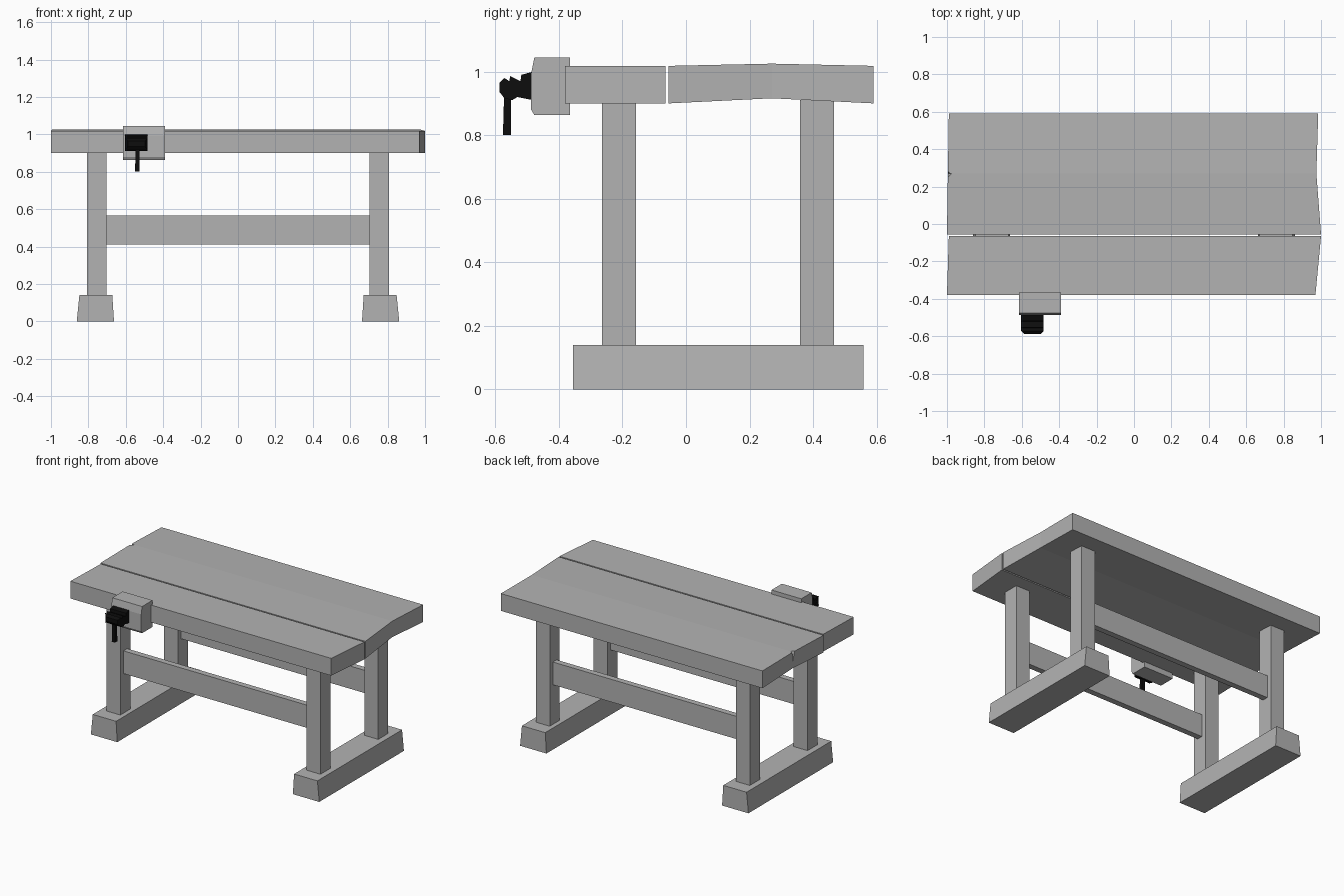
import bpy, bmesh

cube = bpy.data.objects.get("Cube")
if cube:
    bpy.data.objects.remove(cube, do_unlink=True)


def material(name, rgb):
    m = bpy.data.materials.new(name)
    m.use_nodes = True
    m.diffuse_color = (*rgb, 1)
    m.node_tree.nodes["Principled BSDF"].inputs["Base Color"].default_value = (*rgb, 1)
    return m


grey = material("grey wood", (0.45, 0.45, 0.45))
black = material("black iron", (0.004, 0.004, 0.004))


def loft(name, rings, mat):
    """Join equal-length rings of points with side faces and end caps."""
    bm = bmesh.new()
    loops = [[bm.verts.new(p) for p in ring] for ring in rings]
    n = len(loops[0])
    for a, b in zip(loops, loops[1:]):
        for i in range(n):
            j = (i + 1) % n
            bm.faces.new((a[i], a[j], b[j], b[i]))
    bm.faces.new(loops[0])
    bm.faces.new(loops[-1])
    bmesh.ops.recalc_face_normals(bm, faces=bm.faces)
    mesh = bpy.data.meshes.new(name)
    bm.to_mesh(mesh)
    bm.free()
    mesh.materials.append(mat)
    ob = bpy.data.objects.new(name, mesh)
    bpy.context.collection.objects.link(ob)
    return ob


def section_y(y, x0, x1, z0, z1):
    return [(x0, y, z0), (x1, y, z0), (x1, y, z1), (x0, y, z1)]


def box(name, x0, x1, y0, y1, z0, z1, mat=grey):
    return loft(name, [section_y(y, x0, x1, z0, z1) for y in (y0, y1)], mat)


# Table top: a straight front plank and a warped rear plank
loft("front_plank", [section_y(-0.38, -1.0, 0.97, 0.9, 1.018),
                     section_y(-0.065, -0.99, 1.0, 0.9, 1.018)], grey)
rear = loft("rear_plank", [section_y(-0.055, -1.0, 1.0, 0.9, 1.018),
                           section_y(0.27, -0.995, 0.975, 0.916, 1.025),
                           section_y(0.59, -0.99, 0.985, 0.9, 1.018)], grey)

# Chip in the end of the rear plank
chip = loft("chip_cutter", [[(-0.965, 0.27, 1.05), (-1.04, 0.345, 1.05), (-1.04, 0.195, 1.05)],
                            [(-1.0, 0.27, 0.95), (-1.04, 0.275, 0.945), (-1.04, 0.265, 0.945)]], grey)
chip.hide_render = True
cut = rear.modifiers.new("chip", 'BOOLEAN')
cut.operation = 'DIFFERENCE'
cut.solver = 'EXACT'
cut.object = chip
bpy.context.view_layer.objects.active = rear
bpy.ops.object.modifier_apply(modifier=cut.name)
bpy.data.objects.remove(chip, do_unlink=True)

# Trestles: a tapered foot and two legs on each side
for side, s in (("right", -1), ("left", 1)):
    loft(side + "_foot", [[(s * x, y, z) for x, z in
                           ((0.663, 0), (0.862, 0), (0.848, 0.14), (0.672, 0.14))]
                          for y in (-0.355, 0.558)], grey)
    xs = sorted((s * 0.703, s * 0.808))
    box("front_leg_" + side, *xs, -0.265, -0.157, 0.14, 0.9)
    box("rear_leg_" + side, *xs, 0.358, 0.465, 0.14, 0.91)

# Long rails between the legs
for name, y in (("front_rail", -0.211), ("rear_rail", 0.411)):
    box(name, -0.705, 0.705, y - 0.02, y + 0.02, 0.41, 0.565)

# Vise jaw with a slightly bulging front
jaw = ((-0.365, 0.863), (-0.477, 0.863), (-0.487, 0.88),
       (-0.487, 0.995), (-0.477, 1.045), (-0.365, 1.045))
loft("vise_jaw", [[(x, y, z) for y, z in jaw] for x in (-0.615, -0.39)], grey)

# Vise screw housing: stepped side profile, narrower at its nose
screw = ((-0.48, 1.0), (-0.518, 0.99), (-0.521, 0.97), (-0.534, 0.976), (-0.553, 0.986),
         (-0.556, 0.97), (-0.572, 0.98), (-0.587, 0.964), (-0.587, 0.936),
         (-0.572, 0.917), (-0.547, 0.91), (-0.531, 0.92), (-0.48, 0.91))
loft("vise_screw", [[(-0.543 + s * (0.045 if y < -0.58 else 0.06), y, z) for y, z in screw]
                    for s in (-1, 1)], black)

# Hanging handle bar
loft("vise_handle", [[(-0.55, -0.576, 0.8), (-0.526, -0.576, 0.8),
                      (-0.526, -0.55, 0.8), (-0.55, -0.55, 0.8)],
                     [(-0.548, -0.572, 0.94), (-0.528, -0.572, 0.94),
                      (-0.528, -0.55, 0.94), (-0.548, -0.55, 0.94)]], black)
